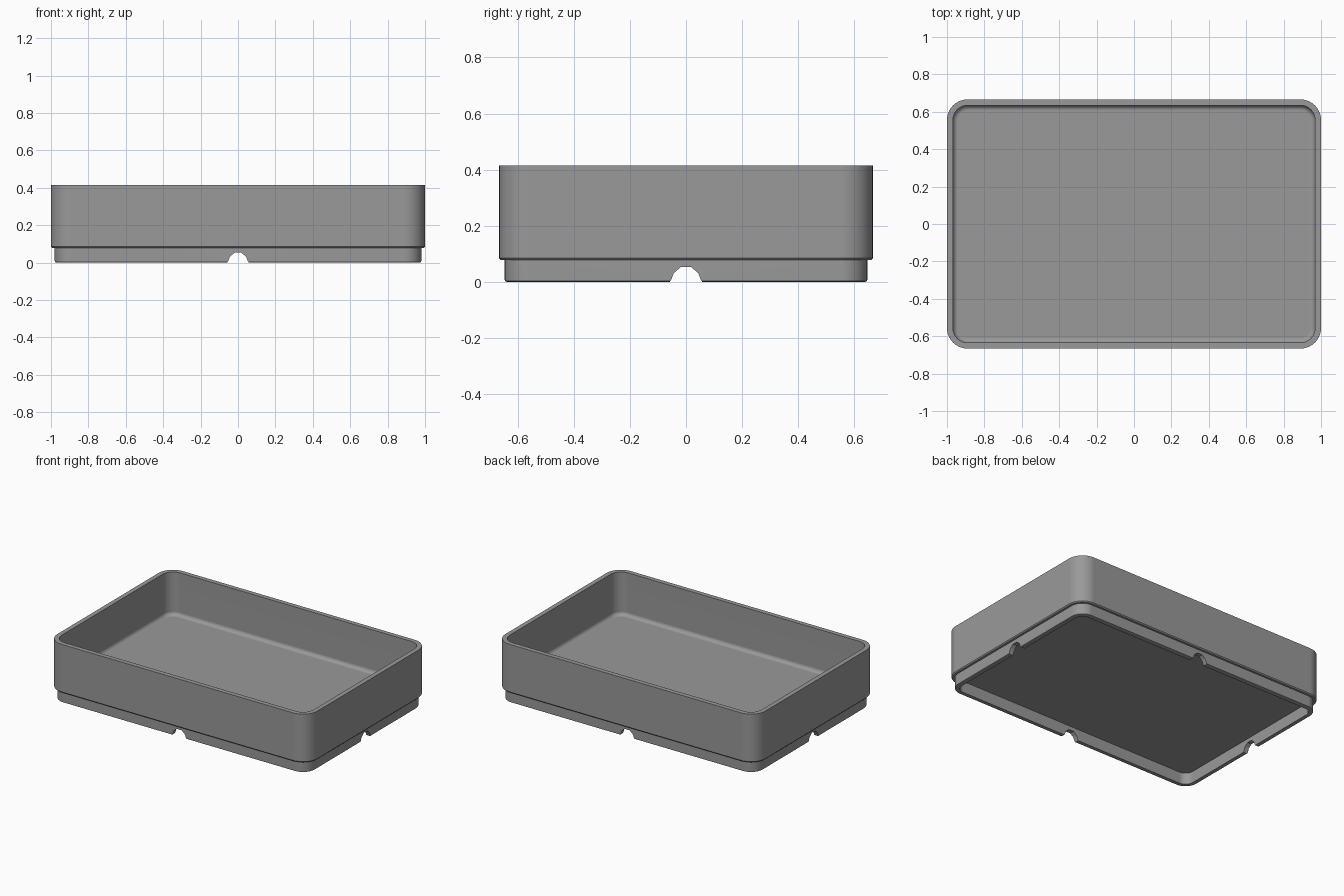
import bpy, bmesh, math

if "Cube" in bpy.data.objects:
    bpy.data.objects.remove(bpy.data.objects["Cube"])

HX, HY, R, SEG = 1.0, 0.666, 0.11, 10


def rounded_ring(bm, inset, z):
    """Rounded rectangle, offset inwards with concentric corners."""
    r = R - inset
    verts = []
    for k, (sx, sy) in enumerate([(1, 1), (-1, 1), (-1, -1), (1, -1)]):
        for i in range(SEG + 1):
            a = math.pi / 2 * (k + i / SEG)
            verts.append(bm.verts.new((sx * (HX - R) + r * math.cos(a),
                                       sy * (HY - R) + r * math.sin(a), z)))
    return verts


def finish(bm, name):
    bmesh.ops.recalc_face_normals(bm, faces=bm.faces)
    me = bpy.data.meshes.new(name)
    bm.to_mesh(me)
    bm.free()
    ob = bpy.data.objects.new(name, me)
    bpy.context.collection.objects.link(ob)
    return ob


# Tray section (inset, height): recess ceiling, foot rim, outer wall, lip, inside, floor
floor_z, fillet = 0.115, 0.026
section = [(0.052, 0.08), (0.052, 0.0), (0.028, 0.0), (0.022, 0.003), (0.02, 0.008),
           (0.02, 0.078), (0.006, 0.078), (0.0, 0.085),
           (0.0, 0.415), (0.032, 0.415)]
for i in range(6):
    a = math.pi / 2 * i / 5
    section.append((0.032 + fillet * (1 - math.cos(a)),
                    floor_z + fillet * (1 - math.sin(a))))

bm = bmesh.new()
rings = [rounded_ring(bm, d, z) for d, z in section]
for a, b in zip(rings, rings[1:]):
    for i in range(len(a)):
        j = (i + 1) % len(a)
        bm.faces.new((a[i], a[j], b[j], b[i]))
bm.faces.new(rings[0])
bm.faces.new(rings[-1])
tray = finish(bm, "stacking_tray")

# Dark grey plastic
grey = bpy.data.materials.new("dark_grey")
grey.diffuse_color = (0.32, 0.32, 0.32, 1)
grey.use_nodes = True
grey.node_tree.nodes["Principled BSDF"].inputs["Base Color"].default_value = grey.diffuse_color
tray.data.materials.append(grey)

# Arched notches through the foot rim, one cutter along each axis
half = [(0.062, -0.02), (0.058, 0.0), (0.052, 0.009), (0.044, 0.031), (0.036, 0.038), (0.018, 0.053)]
arch = half + [(-x, z) for x, z in reversed(half)]
for axis in "xy":
    bm = bmesh.new()
    ends = []
    for t in (-1.2, 1.2):
        ends.append([bm.verts.new((t, p, z) if axis == "x" else (p, t, z)) for p, z in arch])
    for i in range(len(arch)):
        j = (i + 1) % len(arch)
        bm.faces.new((ends[0][i], ends[0][j], ends[1][j], ends[1][i]))
    for e in ends:
        bm.faces.new(e)
    cutter = finish(bm, "notch_cutter_" + axis)
    cutter.data.materials.append(grey)
    cutter.hide_render = True
    mod = tray.modifiers.new("notch", 'BOOLEAN')
    mod.operation = 'DIFFERENCE'
    mod.solver = 'EXACT'
    mod.object = cutter
    bpy.context.view_layer.objects.active = tray
    bpy.ops.object.modifier_apply(modifier=mod.name)
    bpy.data.objects.remove(cutter)

# Smooth corners, crisp edges, flat sides
bpy.ops.object.select_all(action='DESELECT')
tray.select_set(True)
bpy.context.view_layer.objects.active = tray
bpy.ops.object.shade_smooth_by_angle(angle=math.radians(30))
flat = tray.modifiers.new("flat_sides", 'WEIGHTED_NORMAL')
flat.keep_sharp = True
